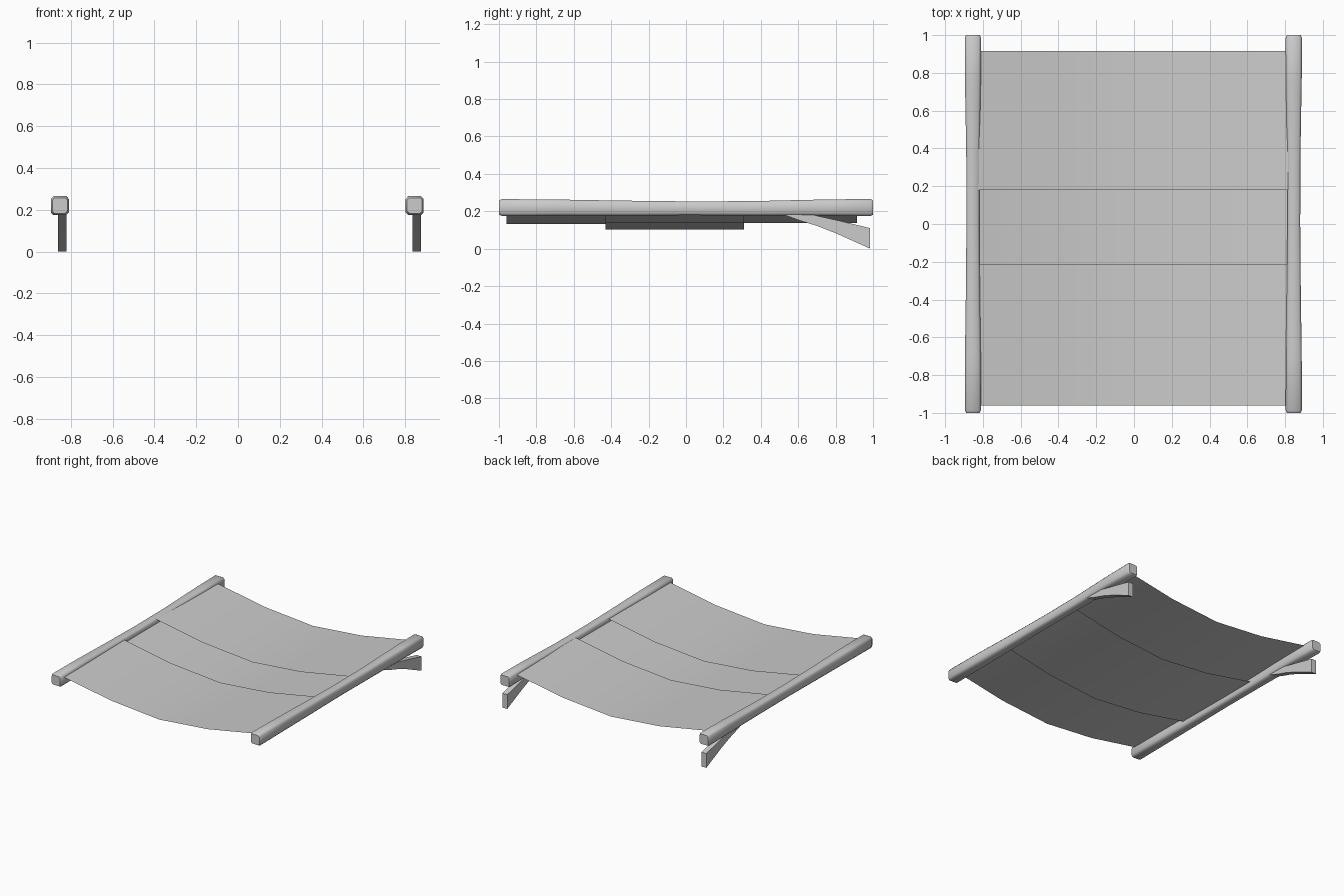
import bpy, bmesh

cube = bpy.data.objects.get("Cube")
if cube:
    bpy.data.objects.remove(cube, do_unlink=True)

grey = bpy.data.materials.new("plain grey")
grey.use_nodes = True
COLOUR = (0.6, 0.6, 0.6, 1)
grey.diffuse_color = COLOUR
grey.node_tree.nodes["Principled BSDF"].inputs["Base Color"].default_value = COLOUR


def finish(bm, name, angle=None):
    mesh = bpy.data.meshes.new(name)
    bm.to_mesh(mesh)
    bm.free()
    mesh.materials.append(grey)
    ob = bpy.data.objects.new(name, mesh)
    bpy.context.collection.objects.link(ob)
    if angle:
        bpy.ops.object.select_all(action='DESELECT')
        ob.select_set(True)
        bpy.context.view_layer.objects.active = ob
        bpy.ops.object.shade_smooth_by_angle(angle=angle)
    return ob


def loft(name, rings, angle):
    """Skin closed rings of points and cap both ends."""
    bm = bmesh.new()
    loops = [[bm.verts.new(p) for p in ring] for ring in rings]
    n = len(loops[0])
    for a, b in zip(loops, loops[1:]):
        for i in range(n):
            j = (i + 1) % n
            bm.faces.new((a[i], a[j], b[j], b[i]))
    bm.faces.new(loops[0])
    bm.faces.new(loops[-1])
    bmesh.ops.recalc_face_normals(bm, faces=bm.faces)
    return finish(bm, name, angle)


def rounded_square(cx, y, cz, w, h, chamfer=0.3):
    k = 1 - chamfer
    corners = [(1, k), (k, 1), (-k, 1), (-1, k), (-1, -k), (-k, -1), (k, -1), (1, -k)]
    return [(cx + w * a, y, cz + h * b) for a, b in corners]


# Hewn side rails: y, centre height, half width, half height
stations = [(-1, .220, .036, .037), (-.985, .220, .043, .045), (-.7, .220, .042, .043),
            (-.35, .217, .037, .040), (0, .216, .034, .037), (.35, .216, .035, .038),
            (.6, .219, .039, .041), (.75, .220, .042, .043), (.985, .220, .043, .046),
            (1, .220, .037, .038)]
# Curved legs: y, top height, bottom height
leg_path = [(.50, .205, .190), (.61, .195, .150), (.70, .176, .122),
            (.80, .154, .083), (.985, .110, 0)]
for side, rail_x, leg_x in (("left", .846, .856), ("right", -.853, -.842)):
    loft(side + "_rail", [rounded_square(rail_x, y, z, w, h) for y, z, w, h in stations], 0.9)
    w = .021
    loft(side + "_leg", [[(leg_x - w, y, low), (leg_x + w, y, low),
                          (leg_x + w, y, top), (leg_x - w, y, top)]
                         for y, top, low in leg_path], 0.6)


# Sagging cloth panels, overlapping at the middle
def cloth(name, y0, y1, edge, bottom):
    bm = bmesh.new()
    rows = []
    for i in range(5):
        t = i / 2 - 1
        z = bottom + (edge - bottom) * (0.3 * abs(t) + 0.7 * t * t if abs(t) < 1 else 1)
        rows.append([bm.verts.new((.83 * t, y, z)) for y in (y0, y1)])
    for a, b in zip(rows, rows[1:]):
        bm.faces.new((a[0], b[0], b[1], a[1]))
    return finish(bm, name, 0.6)


cloth("front_cloth", -.96, -.215, .245, .132)
cloth("middle_cloth", -.43, .31, .222, .102)
cloth("back_cloth", .18, .915, .250, .138)
